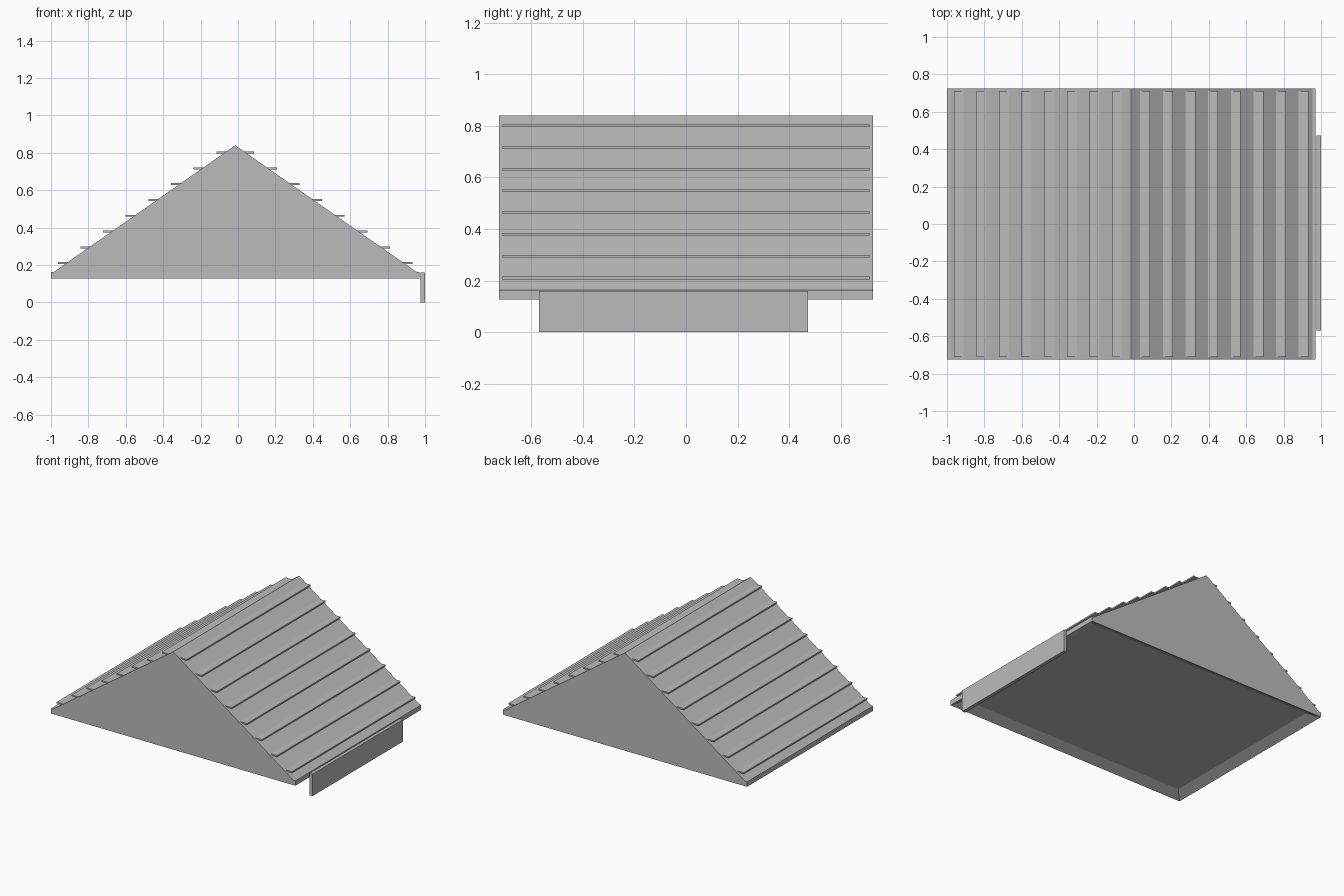
import bpy
import bmesh

cube = bpy.data.objects.get("Cube")
if cube:
    bpy.data.objects.remove(cube, do_unlink=True)

# Single flat colour
grey = bpy.data.materials.new("mid_grey")
grey.use_nodes = True
grey.diffuse_color = (0.5, 0.5, 0.5, 1)
grey.node_tree.nodes["Principled BSDF"].inputs["Base Color"].default_value = grey.diffuse_color


def extrude_y(name, profile, y0, y1):
    """Solid made by sweeping an x-z profile from y0 to y1."""
    bm = bmesh.new()
    face = bm.faces.new([bm.verts.new((x, y0, z)) for x, z in profile])
    swept = bmesh.ops.extrude_face_region(bm, geom=[face])["geom"]
    verts = [g for g in swept if isinstance(g, bmesh.types.BMVert)]
    bmesh.ops.translate(bm, verts=verts, vec=(0, y1 - y0, 0))
    bmesh.ops.recalc_face_normals(bm, faces=bm.faces)
    mesh = bpy.data.meshes.new(name)
    bm.to_mesh(mesh)
    bm.free()
    mesh.materials.append(grey)
    obj = bpy.data.objects.new(name, mesh)
    bpy.context.collection.objects.link(obj)
    return obj


def box(name, x0, x1, y0, y1, z0, z1):
    return extrude_y(name, [(x0, z0), (x1, z0), (x1, z1), (x0, z1)], y0, y1)


MID = -0.015            # ridge position in x
HALF = 0.985            # half width of the base
DEPTH = 0.725           # half length along the ridge
BASE, EAVE, RIDGE = 0.127, 0.163, 0.84
LEDGE = 0.015           # small step at the eaves
RIM = 0.1

# Roof body: gable sitting on a low eave, with a shallow recess underneath
run = HALF - LEDGE
body = extrude_y("roof_body", [
    (MID - HALF, BASE), (MID + HALF, BASE), (MID + HALF, EAVE),
    (MID + run, EAVE), (MID, RIDGE), (MID - run, EAVE), (MID - HALF, EAVE),
], -DEPTH, DEPTH)
bm = bmesh.new()
bm.from_mesh(body.data)
underside = [f for f in bm.faces if f.normal.z < -0.9]
bmesh.ops.inset_region(bm, faces=underside, thickness=RIM)
bmesh.ops.translate(bm, verts=underside[0].verts, vec=(0, 0, 0.035))
bm.to_mesh(body.data)
bm.free()

# Overlapping roof slats, eight rows on each slope
ROWS = 8
for side, label in ((-1, "right"), (1, "left")):
    for row in range(ROWS):
        z = 0.21 + row * 0.0845
        surface = run * (RIDGE - z) / (RIDGE - EAVE)
        ends = sorted(MID + side * d for d in (surface - 0.02, surface + 0.046))
        box(f"{label}_slat_{row + 1}", *ends, -0.712, 0.712, z - 0.005, z + 0.005)

# Hanging board under one eave
box("eave_board", 0.976, 1.0, -0.57, 0.473, 0, 0.16)
